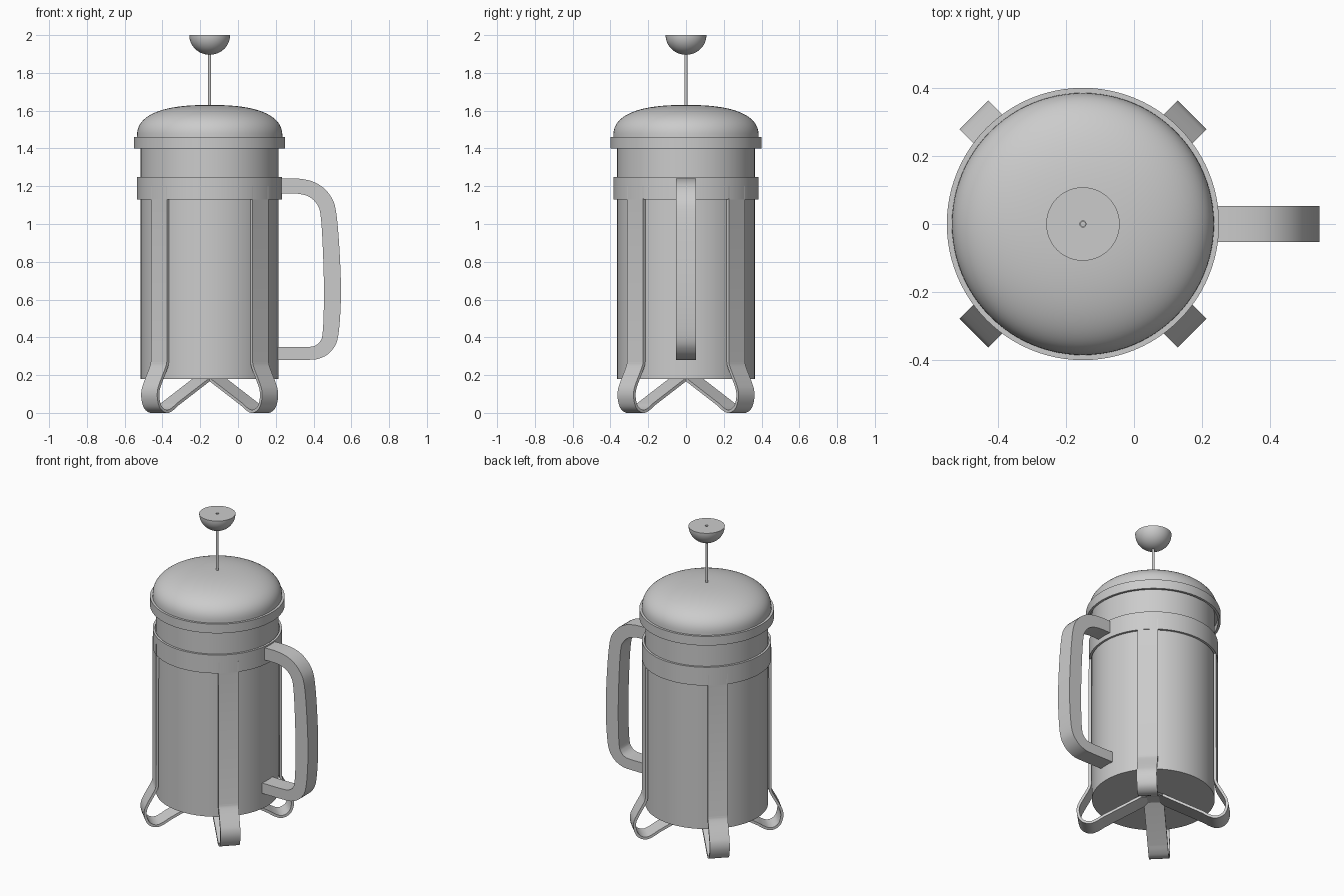
import bpy, bmesh, math
from mathutils import Vector, Matrix

if "Cube" in bpy.data.objects:
    bpy.data.objects.remove(bpy.data.objects["Cube"])

AXIS_X = -0.15
SEGS = 96


def finish(bm, name):
    bmesh.ops.remove_doubles(bm, verts=bm.verts, dist=1e-5)
    bmesh.ops.recalc_face_normals(bm, faces=bm.faces)
    mesh = bpy.data.meshes.new(name)
    bm.to_mesh(mesh)
    bm.free()
    ob = bpy.data.objects.new(name, mesh)
    bpy.context.collection.objects.link(ob)
    bpy.ops.object.select_all(action='DESELECT')
    ob.select_set(True)
    bpy.context.view_layer.objects.active = ob
    bpy.ops.object.shade_smooth_by_angle(angle=math.radians(32))
    return ob


def lathe(name, profile, segs=SEGS):
    """Spin an (r, z) profile around the pot axis."""
    bm = bmesh.new()
    vs = [bm.verts.new((r, 0, z)) for r, z in profile]
    es = [bm.edges.new(p) for p in zip(vs, vs[1:])]
    bmesh.ops.spin(bm, geom=vs + es, cent=(0, 0, 0), axis=(0, 0, 1),
                   angle=math.tau, steps=segs, use_duplicate=False)
    ob = finish(bm, name)
    ob.location.x = AXIS_X
    return ob


def smooth_path(pts, n=5):
    """Catmull-Rom through points of (x, z, thickness)."""
    p = [Vector(q) for q in pts]
    p = [2 * p[0] - p[1]] + p + [2 * p[-1] - p[-2]]
    out = []
    for a, b, c, d in zip(p, p[1:], p[2:], p[3:]):
        for i in range(n):
            t = i / n
            out.append(0.5 * (2 * b + (c - a) * t + (2 * a - 5 * b + 4 * c - d) * t ** 2
                              + (3 * b - a - 3 * c + d) * t ** 3))
    return out + [p[-2]]


def strip(name, path, width, matrix=Matrix()):
    """Flat bar of rectangular section following a path in the xz plane."""
    bm = bmesh.new()
    rings = []
    for i, q in enumerate(path):
        d = path[min(i + 1, len(path) - 1)] - path[max(i - 1, 0)]
        n = Vector((-d.y, d.x)).normalized() * q.z / 2
        rings.append([bm.verts.new((q.x + s * n.x, y * width / 2, q.y + s * n.y))
                      for s, y in ((1, 1), (1, -1), (-1, -1), (-1, 1))])
    for a, b in zip(rings, rings[1:]):
        for k in range(4):
            j = (k + 1) % 4
            bm.faces.new((a[k], a[j], b[j], b[k]))
    bm.faces.new(rings[0])
    bm.faces.new(rings[-1])
    bm.transform(matrix)
    return finish(bm, name)


# Beaker, open at the top under the lid
lathe("beaker", [(0, 0.18), (0.365, 0.18), (0.365, 1.44), (0.355, 1.44),
                 (0.355, 0.19), (0, 0.19)])

# Frame band around the beaker
lathe("frame_band", [(0.37, 1.13), (0.384, 1.13), (0.384, 1.25), (0.37, 1.25), (0.37, 1.13)])

# Lid: hanging rim and domed top
dome = []
for i in range(25):
    a = math.pi / 2 * i / 24
    dome.append((0.385 * max(math.cos(a), 0) ** 0.8, 1.46 + 0.17 * math.sin(a) ** 0.8))
dome[-1] = (0, 1.63)
lathe("lid", [(0, 1.44), (0.385, 1.44), (0.385, 1.40), (0.40, 1.40), (0.40, 1.46)] + dome)

# Plunger rod and half-round knob with a small hole on top
lathe("plunger_rod", [(0, 1.45), (0.008, 1.45), (0.008, 1.985), (0, 1.985)], 20)
R = 0.108
bowl = [(R * math.sin(math.pi / 2 * i / 16), 2.0 - 0.104 * math.cos(math.pi / 2 * i / 16))
        for i in range(17)]
lathe("plunger_knob", bowl + [(0.009, 2.0), (0.009, 1.98)], 48)

# Handle
handle = [(0.205, 1.20, .08), (0.32, 1.20, .08), (0.40, 1.178, .082), (0.455, 1.125, .084),
          (0.479, 1.05, .084), (0.494, 0.85, .088), (0.50, 0.62, .09), (0.49, 0.42, .084),
          (0.466, 0.355, .078), (0.42, 0.322, .072), (0.36, 0.315, .068), (0.20, 0.315, .068)]
strip("handle", smooth_path(handle), 0.106)

# Four strap legs curling into feet and meeting under the beaker
T = 0.016
foot = [(0.373, 0.27), (0.382, 0.24), (0.425, 0.16), (0.442, 0.12), (0.444, 0.08),
        (0.430, 0.037), (0.403, 0.014), (0.370, 0.008), (0.335, 0.022), (0.30, 0.045)]
leg = [Vector((0.372, 1.20, T))] + smooth_path([(r, z, T) for r, z in foot]) \
    + [Vector((0.02, 0.198, T))]
for i, name in enumerate(("back_right", "back_left", "front_left", "front_right")):
    turn = Matrix.Rotation(math.radians(45 + 90 * i), 4, 'Z')
    strip(name + "_leg", leg, 0.12, Matrix.Translation((AXIS_X, 0, 0)) @ turn)
